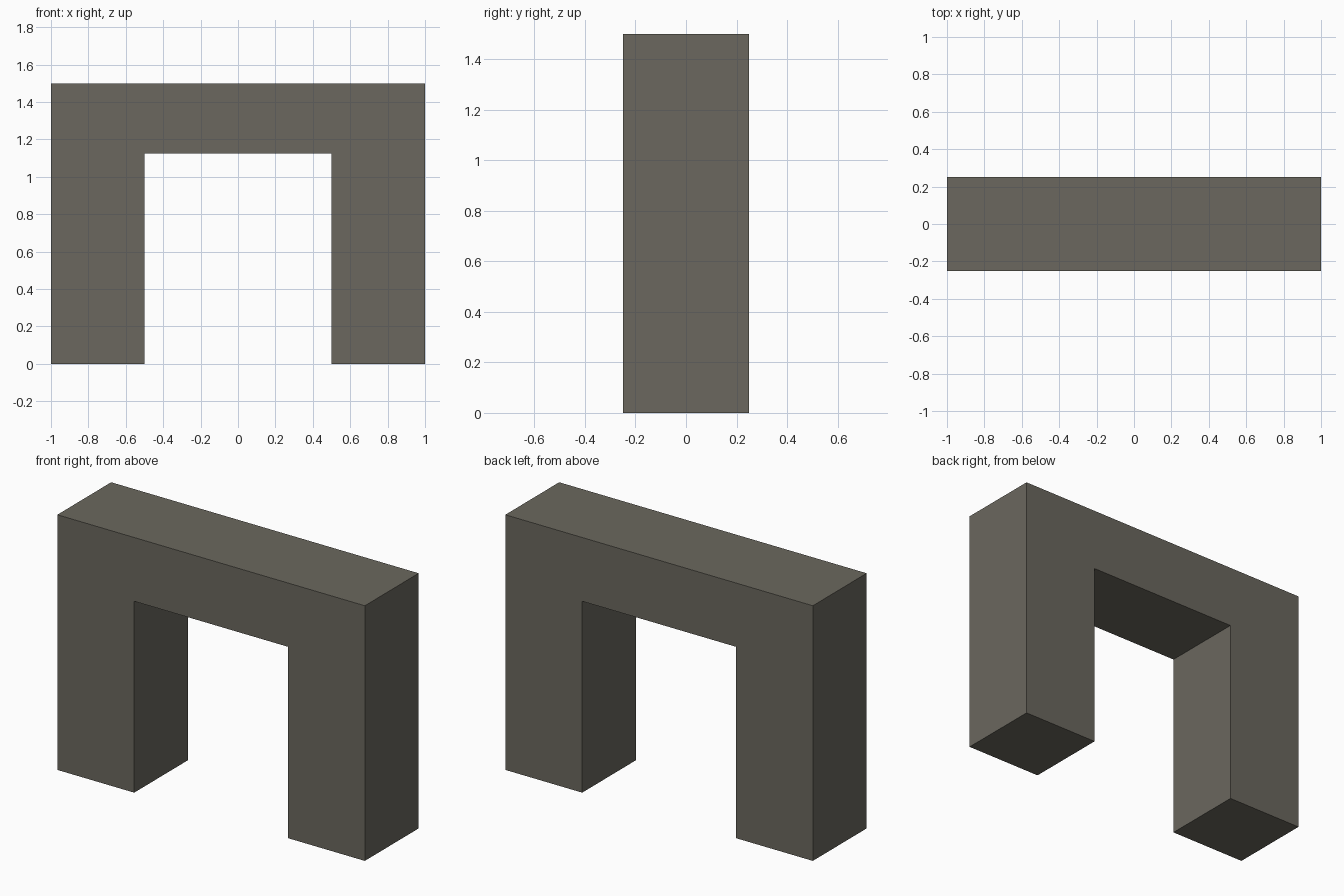
import bpy, bmesh
from mathutils import Vector

if "Cube" in bpy.data.objects:
    bpy.data.objects.remove(bpy.data.objects["Cube"])

# Grey-brown stone colour
stone = bpy.data.materials.new("dark_stone")
stone.diffuse_color = (0.145, 0.137, 0.112, 1.0)
stone.use_nodes = True
stone.node_tree.nodes["Principled BSDF"].inputs["Base Color"].default_value = stone.diffuse_color

HALF_W, HALF_D, HEIGHT = 1.0, 0.25, 1.5
HALF_OPENING, OPENING_H = 0.5, 1.125

# Arch outline: right half, mirrored to the left
right = [(HALF_OPENING, OPENING_H), (HALF_OPENING, 0), (HALF_W, 0), (HALF_W, HEIGHT)]
outline = right + [(-x, z) for x, z in reversed(right)]

# Extrude the outline from front to back
bm = bmesh.new()
front = bm.faces.new([bm.verts.new((x, -HALF_D, z)) for x, z in outline])
result = bmesh.ops.extrude_face_region(bm, geom=[front], use_keep_orig=True)
moved = [g for g in result["geom"] if isinstance(g, bmesh.types.BMVert)]
bmesh.ops.translate(bm, verts=moved, vec=Vector((0, 2 * HALF_D, 0)))
bmesh.ops.recalc_face_normals(bm, faces=bm.faces)

mesh = bpy.data.meshes.new("square_arch")
bm.to_mesh(mesh)
bm.free()
mesh.materials.append(stone)
arch = bpy.data.objects.new("square_arch", mesh)
bpy.context.collection.objects.link(arch)
